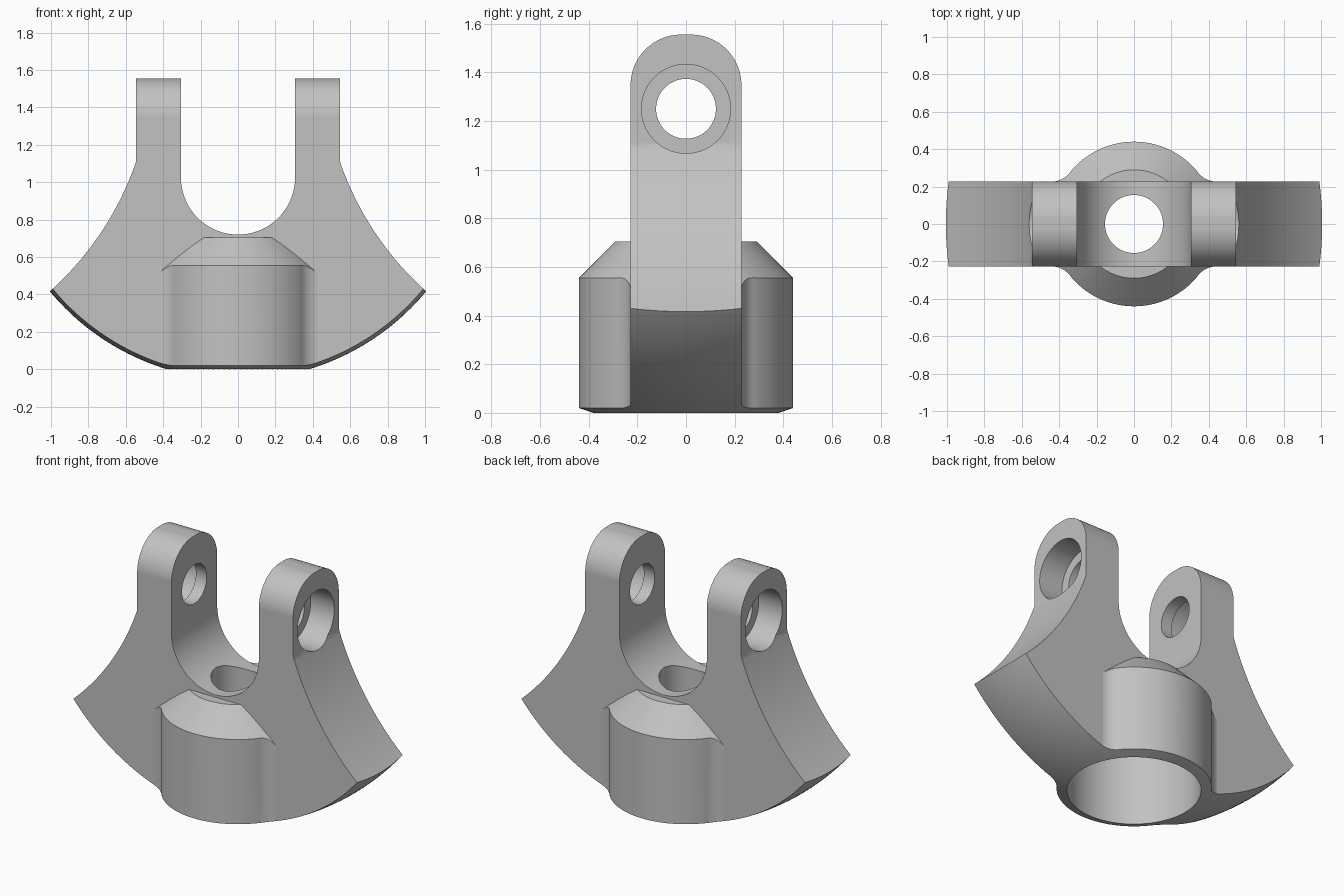
import bpy, bmesh
from math import sin, cos, radians, pi
from mathutils import Matrix

if "Cube" in bpy.data.objects:
    bpy.data.objects.remove(bpy.data.objects["Cube"])

PIN_Z = 1.25          # pin axis, also centre of the spherical underside
HALF_W = 0.228        # half width of the plate and arms
BALL_R = 1.3065

grey = bpy.data.materials.new("machined_grey")
grey.use_nodes = True
grey.diffuse_color = (0.54, 0.54, 0.54, 1)
grey.node_tree.nodes["Principled BSDF"].inputs["Base Color"].default_value = grey.diffuse_color


def arc(cx, cy, r, a0, a1, n):
    """Points on a circle arc, angles in degrees."""
    angles = [radians(a0 + (a1 - a0) * i / n) for i in range(n + 1)]
    return [(cx + r * cos(a), cy + r * sin(a)) for a in angles]


def finish(name, bm):
    bmesh.ops.recalc_face_normals(bm, faces=bm.faces[:])
    mesh = bpy.data.meshes.new(name)
    bm.to_mesh(mesh)
    bm.free()
    mesh.materials.append(grey)
    obj = bpy.data.objects.new(name, mesh)
    bpy.context.collection.objects.link(obj)
    return obj


def prism(name, outline, axis, lo, hi):
    """Extrude a 2D outline along one axis."""
    place = {"x": lambda a, b: (lo, a, b),
             "y": lambda a, b: (a, lo, b),
             "z": lambda a, b: (a, b, lo)}[axis]
    bm = bmesh.new()
    face = bm.faces.new([bm.verts.new(place(a, b)) for a, b in outline])
    grown = bmesh.ops.extrude_face_region(bm, geom=[face])["geom"]
    shift = [(hi - lo) * (axis == k) for k in "xyz"]
    bmesh.ops.translate(bm, vec=shift, verts=[v for v in grown if isinstance(v, bmesh.types.BMVert)])
    return finish(name, bm)


def lathe(name, profile, steps=128):
    """Spin an (r, z) profile around the z axis."""
    bm = bmesh.new()
    verts = [bm.verts.new((r, 0, z)) for r, z in profile]
    edges = [bm.edges.new(pair) for pair in zip(verts, verts[1:])]
    bmesh.ops.spin(bm, geom=verts + edges, cent=(0, 0, 0), axis=(0, 0, 1),
                   angle=2 * pi, steps=steps, use_duplicate=False)
    bmesh.ops.remove_doubles(bm, verts=bm.verts[:], dist=1e-5)
    return finish(name, bm)


def cylinder(name, r, axis, lo, hi):
    centre = (0, PIN_Z) if axis == "x" else (0, 0)
    return prism(name, arc(*centre, r, 0, 360, 80)[:-1], axis, lo, hi)


def apply(obj, mod):
    bpy.context.view_layer.objects.active = obj
    bpy.ops.object.modifier_apply(modifier=mod.name)


def combine(target, tool, operation):
    mod = target.modifiers.new("combine", "BOOLEAN")
    mod.operation, mod.object, mod.solver = operation, tool, "EXACT"
    apply(target, mod)
    bpy.data.objects.remove(tool)


def mirrored(points):
    """Close a half outline by mirroring it across the first coordinate."""
    return points + [(-a, b) for a, b in reversed(points) if a > 1e-6]


# forked plate: round slot, upright arms, concave flanks
half = arc(0, 1.025, 0.305, -90, 0, 32)
half += [(0.305, 1.7), (0.545, 1.7)]
half += arc(2.105, 1.647, 1.65, 199, 233, 32)
half += [(1.11, -0.2)]
yoke = prism("yoke", mirrored(half), "y", -0.4, 0.4)

# rounded arm tops seen from the side
side = [(HALF_W, -0.4)] + arc(HALF_W - 0.208, 1.347, 0.208, 0, 90, 24)
combine(yoke, prism("arm_shape", mirrored(side), "x", -1.5, 1.5), "INTERSECT")

# round boss blended into the plate, with a conical top
quarter = arc(0, 0, 0.44, 90, 39, 28)[:-1] + arc(0.44, 0.35, 0.123, 218.5, 270, 16)
right = quarter + [(a, -b) for a, b in reversed(quarter)]
outline = right + [(-a, b) for a, b in reversed(right) if a > 1e-6]
boss = prism("boss", outline, "z", -0.1, 1.0)
cone = lathe("boss_cone", [(0, -0.3), (0.9, -0.3), (0.9, 0.095), (0.29, 0.705), (0, 0.705)])
combine(boss, cone, "INTERSECT")
combine(yoke, boss, "UNION")

# spherical underside
ball = arc(0, PIN_Z, BALL_R, -90, 0, 64)
ball[0] = (0, ball[0][1])
combine(yoke, lathe("underside", ball + [(BALL_R, 1.8), (0, 1.8)], 160), "INTERSECT")

# vertical bore and drilled hole in the slot floor
combine(yoke, cylinder("bore", 0.38, "z", -0.3, 0.53), "DIFFERENCE")
combine(yoke, cylinder("floor_hole", 0.155, "z", 0.3, 1.0), "DIFFERENCE")

# pin holes with outer counterbores
combine(yoke, cylinder("pin_hole", 0.123, "x", -0.8, 0.8), "DIFFERENCE")
for s in (-1, 1):
    lo, hi = sorted((s * 0.38, s * 0.8))
    combine(yoke, cylinder("counterbore", 0.183, "x", lo, hi), "DIFFERENCE")

# smooth curved faces, crisp edges
bpy.ops.object.select_all(action="DESELECT")
yoke.select_set(True)
bpy.context.view_layer.objects.active = yoke
bpy.ops.object.shade_smooth_by_angle(angle=radians(20))
weighted = yoke.modifiers.new("weighted_normals", "WEIGHTED_NORMAL")
weighted.keep_sharp = True
